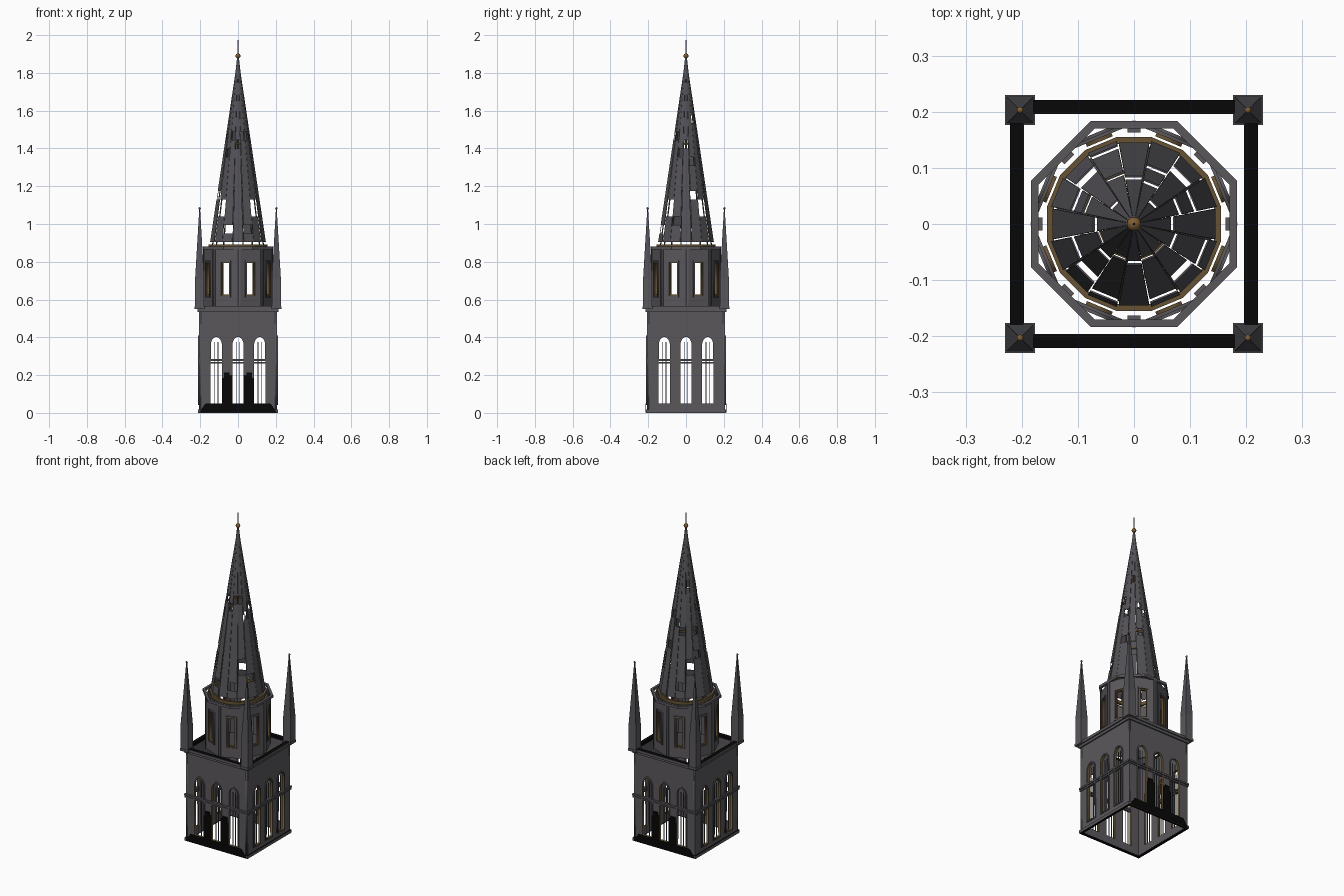
import bpy, bmesh, math, random
from math import sin, cos, pi
from mathutils import Matrix, Vector

cube = bpy.data.objects.get("Cube")
if cube:
    bpy.data.objects.remove(cube, do_unlink=True)
random.seed(4)


def material(name, rgb):
    m = bpy.data.materials.new(name)
    m.use_nodes = True
    colour = (*rgb, 1)
    m.diffuse_color = colour
    m.node_tree.nodes["Principled BSDF"].inputs["Base Color"].default_value = colour
    return m


STONE = material("dark stone", (0.104, 0.097, 0.107))
SLATE = material("grey slate", (0.088, 0.084, 0.094))
BLACK = material("black lead", (0.002, 0.002, 0.002))
WOOD = material("brown timber", (0.13, 0.085, 0.033))
GOLD = material("old gold", (0.22, 0.11, 0.03))


def add(name, mesh, mats):
    for m in mats:
        mesh.materials.append(m)
    ob = bpy.data.objects.new(name, mesh)
    bpy.context.collection.objects.link(ob)
    return ob


def from_bm(name, bm, *mats):
    mesh = bpy.data.meshes.new(name)
    bm.to_mesh(mesh)
    bm.free()
    return add(name, mesh, mats)


def side(angle, apothem):
    """Upright plane facing outward; angle 0 is the front."""
    return (Matrix.Rotation(angle, 4, 'Z') @ Matrix.Translation((0, -apothem, 0))
            @ Matrix.Rotation(pi / 2, 4, 'X'))


def box(name, matrix, centre, size, mat):
    bm = bmesh.new()
    bmesh.ops.create_cube(bm, size=1)
    bm.transform(matrix @ Matrix.Translation(centre) @ Matrix.Diagonal((*size, 1)))
    return from_bm(name, bm, mat)


def rect(x, w, z0, z1):
    return [(x - w, z0), (x + w, z0), (x + w, z1), (x - w, z1)]


def arch(x, w, z0, spring, rise):
    arc = [(x + w * cos(pi * i / 12), spring + rise * sin(pi * i / 12)) for i in range(13)]
    return [(x - w, z0), (x + w, z0)] + arc[1:-1]


def panel(name, outlines, thick, matrix, *mats):
    """Flat plate with cut openings; a second material colours the reveals."""
    cu = bpy.data.curves.new(name, 'CURVE')
    cu.dimensions, cu.fill_mode, cu.extrude = '2D', 'BOTH', thick / 2
    for pts in outlines:
        sp = cu.splines.new('POLY')
        sp.points.add(len(pts) - 1)
        for p, (x, y) in zip(sp.points, pts):
            p.co = (x, y, 0, 1)
        sp.use_cyclic_u = True
    tmp = bpy.data.objects.new(name, cu)
    bpy.context.collection.objects.link(tmp)
    bpy.context.view_layer.update()
    mesh = bpy.data.meshes.new_from_object(tmp.evaluated_get(bpy.context.evaluated_depsgraph_get()))
    bpy.data.objects.remove(tmp)
    mesh.materials.clear()
    ob = add(name, mesh, mats)
    rim = outlines[0]
    middles = [(Vector(a) + Vector(b)) / 2 for a, b in zip(rim, rim[1:] + rim[:1])]
    for f in mesh.polygons:
        inner = min((f.center.xy - m).length for m in middles) > 0.001
        f.material_index = 1 if len(mats) > 1 and inner and abs(f.normal.z) < 0.5 else 0
    mesh.transform(matrix)
    return ob


def ring(name, n, outer, inner, z0, z1, *mats, second=()):
    """Polygonal band by apothems; sides run outer, top, inner, bottom."""
    bm = bmesh.new()
    loops = []
    for ap, z in ((outer, z0), (outer, z1), (inner, z1), (inner, z0)):
        r = ap / cos(pi / n)
        angles = [2 * pi * (i + 0.5) / n - pi / 2 for i in range(n)]
        loops.append([bm.verts.new((r * cos(a), r * sin(a), z)) for a in angles])
    for k in range(4):
        a, b = loops[k], loops[(k + 1) % 4]
        for i in range(n):
            j = (i + 1) % n
            f = bm.faces.new((a[i], a[j], b[j], b[i]))
            f.material_index = 1 if k in second else 0
    return from_bm(name, bm, *mats)


def cone(name, n, r1, r2, z0, z1, mat, x=0, y=0, turn=0):
    bm = bmesh.new()
    bmesh.ops.create_cone(bm, cap_ends=True, segments=n, radius1=r1, radius2=r2, depth=z1 - z0)
    bm.transform(Matrix.Translation((x, y, (z0 + z1) / 2)) @ Matrix.Rotation(turn, 4, 'Z'))
    return from_bm(name, bm, mat)


def ball(name, r, x, y, z):
    bm = bmesh.new()
    bmesh.ops.create_uvsphere(bm, u_segments=12, v_segments=8, radius=r)
    bm.transform(Matrix.Translation((x, y, z)))
    for f in bm.faces:
        f.smooth = True
    return from_bm(name, bm, GOLD)


# Square lower stage with three arched openings on each side
for k in range(4):
    turn = k * pi / 2
    openings = [arch(x, 0.03, 0.05, 0.355, 0.047) for x in (-0.115, 0, 0.115)]
    panel("tower_wall", [rect(0, 0.206, 0.005, 0.55)] + openings, 0.01,
          side(turn, 0.201), STONE, WOOD)
    for x, hole in zip((-0.115, 0, 0.115), openings):
        panel("window_moulding", [arch(x, 0.037, 0.043, 0.355, 0.056), hole], 0.006,
              side(turn, 0.208), STONE, WOOD)
        for dx in (-0.009, 0.009):
            box("window_mullion", side(turn, 0.2), (x + dx, 0.21, 0), (0.003, 0.33, 0.004), STONE)
ring("plinth", 4, 0.212, 0.197, 0, 0.018, STONE, BLACK, second=(1, 2, 3))
ring("string_course_lower", 4, 0.211, 0.197, 0.262, 0.27, STONE)
ring("string_course_upper", 4, 0.213, 0.197, 0.274, 0.284, STONE)
ring("cornice", 4, 0.214, 0.2, 0.535, 0.55, STONE)
ring("cornice_gutter", 4, 0.221, 0.197, 0.55, 0.566, STONE, BLACK, second=(1, 2))

# Black stepped patches low on the front and back
stepped = [(0.03, 0.05), (0.085, 0.05), (0.085, 0.185), (0.073, 0.185), (0.073, 0.215),
           (0.045, 0.215), (0.045, 0.2), (0.03, 0.2)]
for turn in (0, pi):
    sill = [(-0.205, 0.003), (0.205, 0.003), (0.172, 0.05), (-0.172, 0.05)]
    panel("sill_patch", [sill], 0.003, side(turn, 0.2125), BLACK)
    for s in (-1, 1):
        panel("pier_patch", [[(s * x, z) for x, z in stepped]], 0.006, side(turn, 0.2095), BLACK)

# Corner pinnacles
for sx in (-1, 1):
    for sy in (-1, 1):
        x, y = sx * 0.203, sy * 0.203
        at = Matrix.Translation((x, y, 0))
        box("pinnacle_base", at, (0, 0, 0.63), (0.048, 0.048, 0.16), STONE)
        box("pinnacle_foot", at, (0, 0, 0.556), (0.054, 0.054, 0.014), STONE)
        cone("pinnacle_spire", 4, 0.034, 0.003, 0.71, 1.08, SLATE, x, y, pi / 4)
        ball("pinnacle_finial", 0.006, x, y, 1.083)

# Eight-sided belfry, a corner facing the front
for k in range(8):
    turn = (k + 0.5) * pi / 4
    window = rect(0, 0.025, 0.62, 0.8)
    panel("belfry_wall", [rect(0, 0.0695, 0.555, 0.868), window], 0.006,
          side(turn, 0.168), STONE, WOOD)
    panel("belfry_window_frame", [rect(0, 0.031, 0.612, 0.808), window], 0.006,
          side(turn, 0.173), STONE, WOOD)
    panel("belfry_window_lining", [rect(0, 0.0249, 0.6201, 0.7999), rect(0, 0.018, 0.627, 0.793)],
          0.012, side(turn, 0.165), WOOD)
    box("belfry_pier", side(k * pi / 4, 0.173), (0, 0.711, 0), (0.024, 0.312, 0.02), STONE)
ring("belfry_cornice", 8, 0.184, 0.17, 0.865, 0.88, STONE)
ring("spire_wall_plate", 16, 0.155, 0.143, 0.872, 0.891, WOOD)

# Slatted spire with missing boards
BOTTOM, APEX, RADIUS, SIDES = 0.904, 1.88, 0.146, 16


def spire_radius(z):
    return RADIUS * (APEX - z) / (APEX - BOTTOM) + 0.002


bm = bmesh.new()
step = 0.045
rows = [BOTTOM + step * i for i in range(21)] + [APEX - 0.02]
for k in range(SIDES):
    mid = 2 * pi * k / SIDES
    half = 0.94 * pi / SIDES
    missing = {3, 4} if k % 4 == 2 else {random.choice((1, 2, 5, 6))} if k % 2 else set()
    missing |= {random.randint(8, 15)}
    shift = 0.003 if k % 2 else 0
    for i in range(len(rows) - 1):
        if i in missing:
            continue
        quad = []
        for z, s in ((rows[i], -1), (rows[i], 1), (rows[i + 1], 1), (rows[i + 1], -1)):
            r = spire_radius(z) + shift * (APEX - z)
            quad.append(bm.verts.new((r * cos(mid + s * half), r * sin(mid + s * half), z)))
        bm.faces.new(quad)
boards = from_bm("spire_boards", bm, SLATE)
thick = boards.modifiers.new("board thickness", 'SOLIDIFY')
thick.thickness = 0.003

# Rafters, hoops and a king post carrying the boards
for k in range(8):
    a = (k + 0.5) * pi / 4 + pi / SIDES
    foot = Vector((0.138 * cos(a), 0.138 * sin(a), 0.885))
    rise = Vector((0, 0, APEX - 0.02)) - foot
    tilt = rise.to_track_quat('Z', 'Y').to_matrix().to_4x4()
    box("spire_rafter", Matrix.Translation(foot) @ tilt, (0, 0, rise.length / 2),
        (0.005, 0.005, rise.length), STONE)
for z in (1.2, 1.42):
    r = spire_radius(z) - 0.008
    ring("spire_hoop", 16, r, r - 0.006, z, z + 0.01, WOOD)
cone("king_post", 8, 0.007, 0.004, 1.2, 1.86, WOOD)

# Gilded ball and rod at the tip
cone("spire_cap", 16, 0.014, 0.004, 1.8, 1.89, SLATE)
ball("spire_ball", 0.013, 0, 0, 1.89)
cone("spire_rod", 8, 0.003, 0.0008, 1.89, 2.0, STONE)
